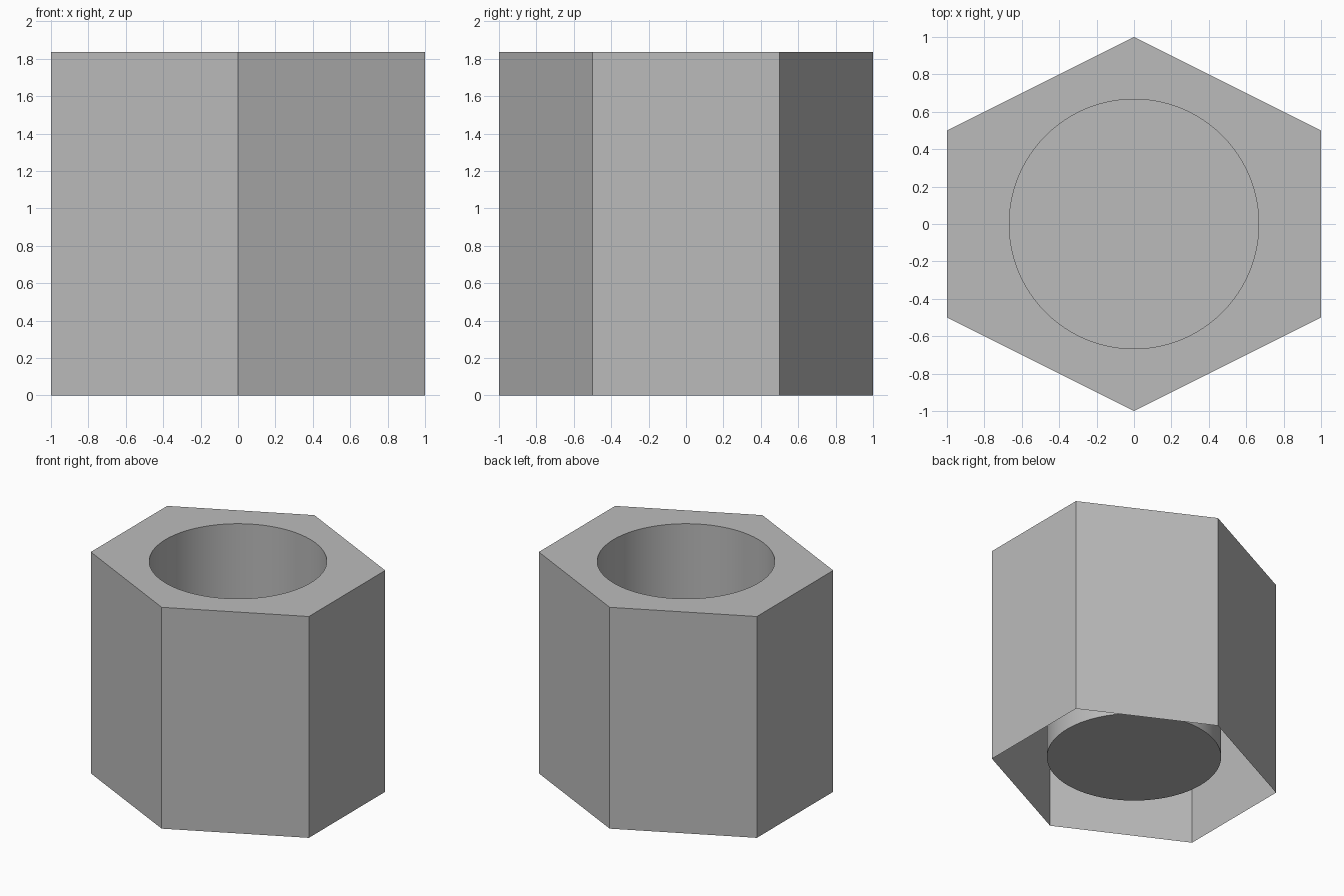
import bpy, bmesh, math

cube = bpy.data.objects.get("Cube")
if cube:
    bpy.data.objects.remove(cube, do_unlink=True)

HEIGHT, FLOOR, RADIUS, SEGMENTS = 1.835, 0.165, 0.667, 96

grey = bpy.data.materials.new("plain_grey")
grey.use_nodes = True
colour = (0.5, 0.5, 0.5, 1)
grey.diffuse_color = colour
grey.node_tree.nodes["Principled BSDF"].inputs["Base Color"].default_value = colour


def ring(bm, points, z):
    """Closed loop of edges at height z."""
    verts = [bm.verts.new((x, y, z)) for x, y in points]
    edges = [bm.edges.new((v, verts[i - 1])) for i, v in enumerate(verts)]
    return verts, edges


def finish(bm, name):
    mesh = bpy.data.meshes.new(name)
    bm.to_mesh(mesh)
    bm.free()
    mesh.materials.append(grey)
    obj = bpy.data.objects.new(name, mesh)
    bpy.context.collection.objects.link(obj)
    return obj


hexagon = [(0, -1), (1, -0.5), (1, 0.5), (0, 1), (-1, 0.5), (-1, -0.5)]
circle = [(RADIUS * math.cos(math.tau * i / SEGMENTS),
           RADIUS * math.sin(math.tau * i / SEGMENTS)) for i in range(SEGMENTS)]

# Six-sided outer shell, open underneath, with a flat rim around the hole
bm = bmesh.new()
low, _ = ring(bm, hexagon, 0)
high, outer = ring(bm, hexagon, HEIGHT)
_, inner = ring(bm, circle, HEIGHT)
bmesh.ops.triangle_fill(bm, edges=outer + inner, use_beauty=True, normal=(0, 0, 1))
for i in range(6):
    bm.faces.new((low[i - 1], low[i], high[i], high[i - 1]))
bmesh.ops.recalc_face_normals(bm, faces=bm.faces)
finish(bm, "hexagonal_shell")

# Round inner cup hanging from the rim, with a flat floor
bm = bmesh.new()
bottom, _ = ring(bm, circle, FLOOR)
top, _ = ring(bm, circle, HEIGHT)
bm.faces.new(bottom)
for i in range(SEGMENTS):
    bm.faces.new((bottom[i], bottom[i - 1], top[i - 1], top[i]))
cup = finish(bm, "inner_cup")

# Smooth the round wall, keep the floor edge sharp
bpy.ops.object.select_all(action='DESELECT')
cup.select_set(True)
bpy.context.view_layer.objects.active = cup
bpy.ops.object.shade_smooth_by_angle(angle=math.radians(30))
